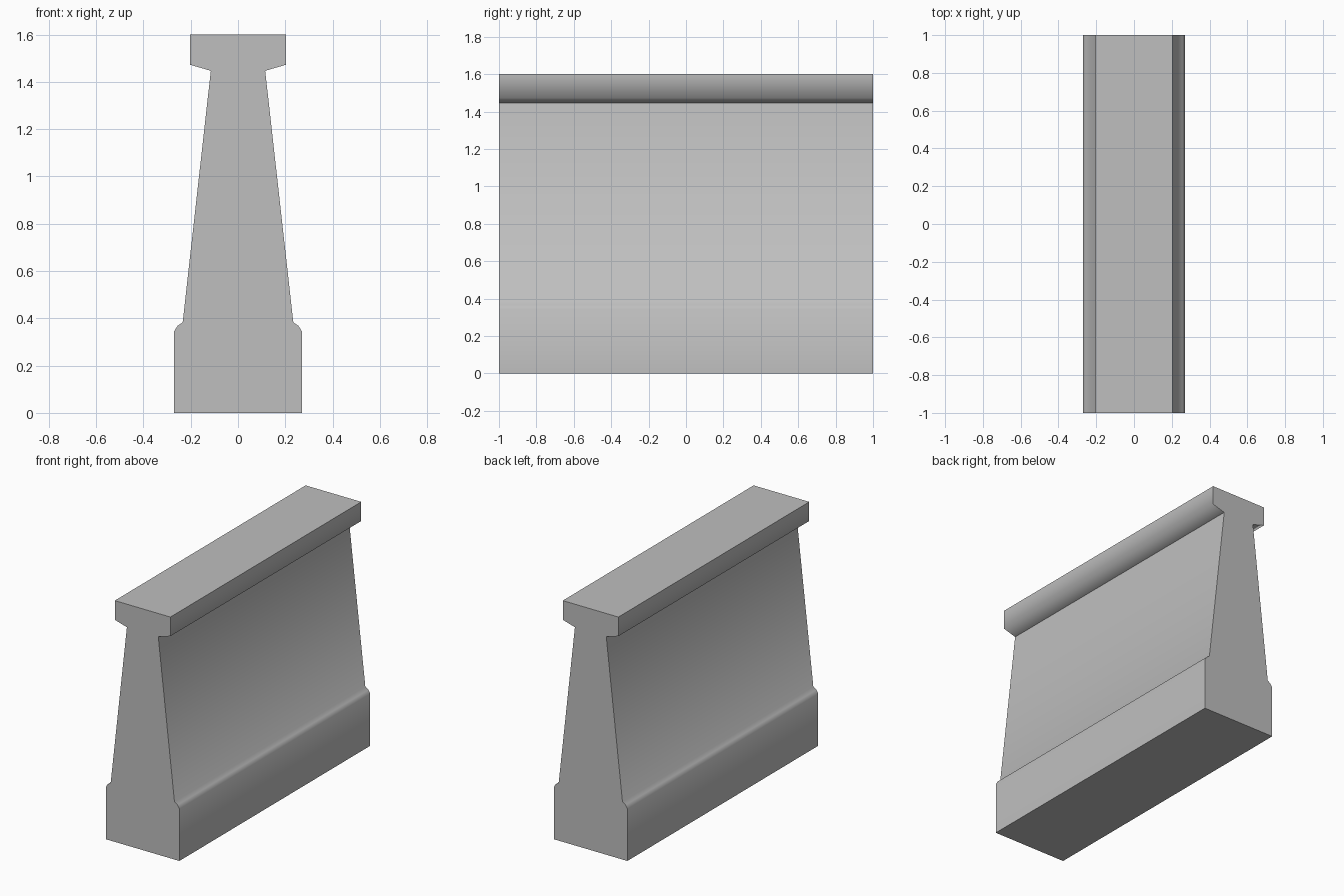
import bpy
import bmesh
import math

cube = bpy.data.objects.get("Cube")
if cube:
    bpy.data.objects.remove(cube, do_unlink=True)

concrete = bpy.data.materials.new("light grey concrete")
concrete.use_nodes = True
grey = (0.52, 0.52, 0.52, 1)
concrete.diffuse_color = grey
concrete.node_tree.nodes["Principled BSDF"].inputs["Base Color"].default_value = grey

# Half profile of the wall: base, shoulder, tapering web, cap
half = [(0.27, 0), (0.27, 0.345), (0.256, 0.368), (0.234, 0.383),
        (0.115, 1.447), (0.204, 1.473), (0.204, 1.6)]
profile = half + [(-x, z) for x, z in reversed(half)]

# Sweep the profile along the length
bm = bmesh.new()
section = bm.faces.new([bm.verts.new((x, -1, z)) for x, z in profile])
swept = bmesh.ops.extrude_face_region(bm, geom=[section], use_keep_orig=True)
new_verts = [g for g in swept["geom"] if isinstance(g, bmesh.types.BMVert)]
bmesh.ops.translate(bm, vec=(0, 2, 0), verts=new_verts)
bmesh.ops.recalc_face_normals(bm, faces=bm.faces)

mesh = bpy.data.meshes.new("barrier_wall")
bm.to_mesh(mesh)
bm.free()
mesh.materials.append(concrete)
wall = bpy.data.objects.new("barrier_wall", mesh)
bpy.context.collection.objects.link(wall)

# Soft shading along the sides, crisp ends, top and bottom
bpy.context.view_layer.objects.active = wall
wall.select_set(True)
bpy.ops.object.shade_smooth_by_angle(angle=math.radians(80))
